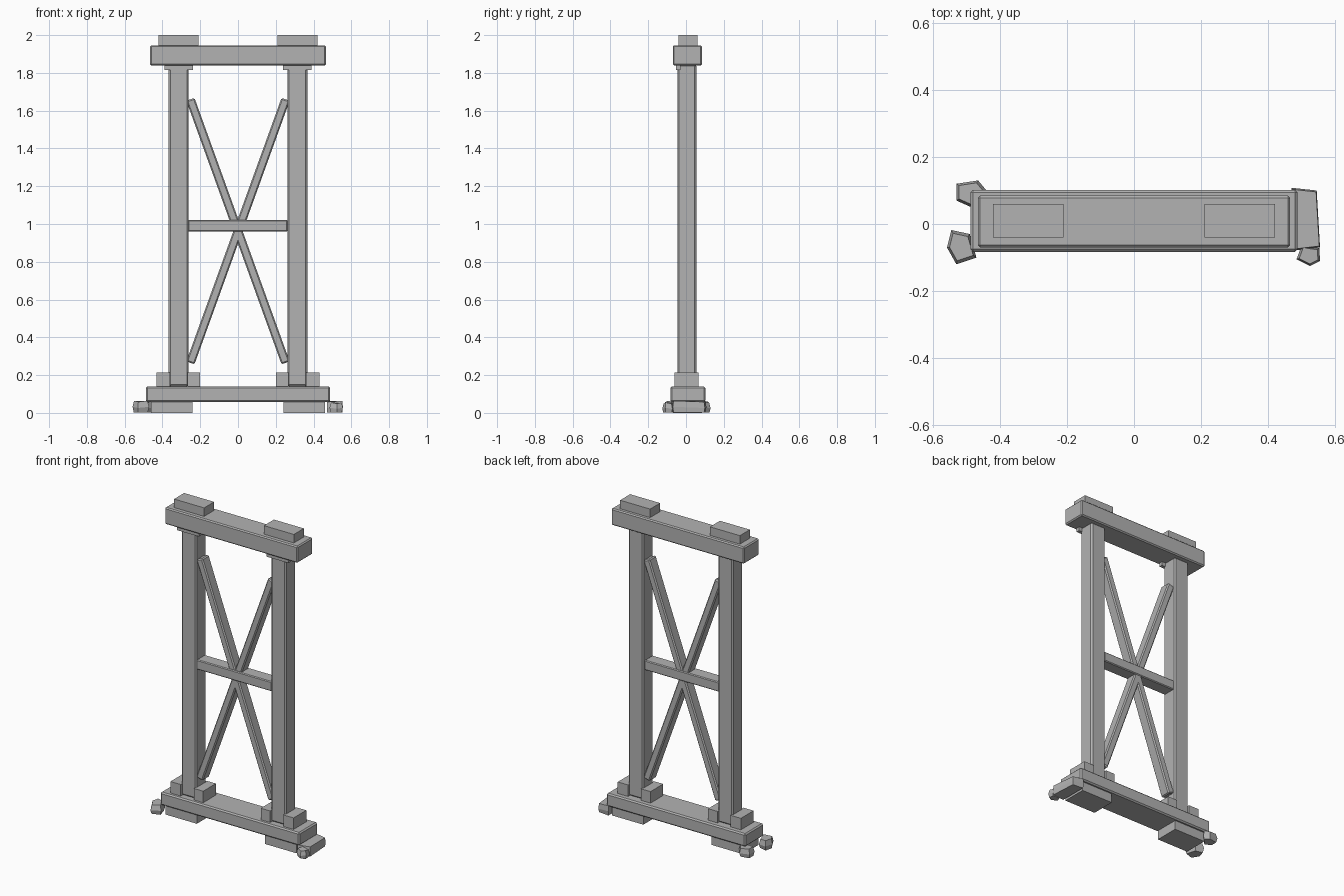
import bpy, bmesh
from mathutils import Vector

default = bpy.data.objects.get("Cube")
if default:
    bpy.data.objects.remove(default)

# Single stone-grey material
grey = bpy.data.materials.new("plain_grey")
grey.use_nodes = True
colour = (0.45, 0.45, 0.45, 1)
grey.diffuse_color = colour
grey.node_tree.nodes["Principled BSDF"].inputs["Base Color"].default_value = colour


def finish(name, bm):
    bmesh.ops.recalc_face_normals(bm, faces=bm.faces)
    mesh = bpy.data.meshes.new(name)
    bm.to_mesh(mesh)
    bm.free()
    mesh.materials.append(grey)
    obj = bpy.data.objects.new(name, mesh)
    bpy.context.collection.objects.link(obj)
    return obj


def box(name, x, y, z, bevel=0):
    """Box from (min, max) ranges, with an optional chamfer."""
    bm = bmesh.new()
    bmesh.ops.create_cube(bm, size=1)
    for v in bm.verts:
        v.co = Vector([r[0] if c < 0 else r[1] for c, r in zip(v.co, (x, y, z))])
    obj = finish(name, bm)
    if bevel:
        mod = obj.modifiers.new("chamfer", 'BEVEL')
        mod.width = bevel
        mod.segments = 1
    return obj


def brace(name, start, end, width, y):
    """Chamfered bar running between two points in the xz plane."""
    a, b = Vector((start[0], 0, start[1])), Vector((end[0], 0, end[1]))
    half = (b - a).length / 2
    obj = box(name, (-width / 2, width / 2), y, (-half, half), 0.007)
    obj.location = (a + b) / 2
    obj.rotation_euler = (b - a).to_track_quat('Z', 'Y').to_euler()
    obj.rotation_euler = (0, Vector((0, 0, 1)).angle(b - a) * (1 if b.x > a.x else -1), 0)


def rock(name, outline, height, low=0.85, high=0.8):
    """Faceted chunk: an outline narrowed towards the ground and the top."""
    bm = bmesh.new()
    centre = sum((Vector(p) for p in outline), Vector((0, 0))) / len(outline)
    rings = []
    for scale, z in ((low, 0.003), (1, height * 0.5), (high, height)):
        ring = []
        for i, p in enumerate(outline):
            q = centre + (Vector(p) - centre) * scale
            tilt = 0.006 * (i % 2) if z > 0.01 else 0
            ring.append(bm.verts.new((q.x, q.y, z - tilt)))
        rings.append(ring)
    n = len(outline)
    for lower, upper in zip(rings, rings[1:]):
        for i in range(n):
            j = (i + 1) % n
            bm.faces.new((lower[i], lower[j], upper[j], upper[i]))
    bm.faces.new(rings[0][::-1])
    bm.faces.new(rings[-1])
    finish(name, bm)


# Horizontal beams
box("base_beam", (-0.488, 0.488), (-0.083, 0.102), (0.058, 0.14), 0.008)
box("top_beam", (-0.466, 0.466), (-0.07, 0.085), (1.84, 1.946), 0.007)
box("middle_rail", (-0.265, 0.262), (-0.038, 0.045), (0.96, 1.022), 0.005)

# Parts repeated on both sides
for side, s in (("right", -1), ("left", 1)):
    def span(a, b):
        return tuple(sorted((s * a, s * b)))
    box(side + "_post", span(0.262, 0.367), (-0.045, 0.055), (0.14, 1.845), 0.009)
    box(side + "_top_block", span(0.21, 0.42), (-0.04, 0.06), (1.94, 2.0))
    box(side + "_cap_plate", span(0.237, 0.39), (-0.052, -0.03), (1.815, 1.842))
    box(side + "_inner_shoe", span(0.202, 0.268), (-0.06, 0.067), (0.135, 0.213))
    box(side + "_outer_shoe", span(0.36, 0.432), (-0.06, 0.067), (0.135, 0.213))
    box(side + "_foot", span(0.24, 0.46), (-0.07, 0.085), (0, 0.06))
    brace(side + "_brace", (-s * 0.252, 0.265), (s * 0.252, 1.66), 0.046, (-0.03, 0.04))

# Loose rocks around the feet
rock("right_back_rock", [(-0.53, 0.12), (-0.465, 0.13), (-0.44, 0.1),
                         (-0.485, 0.05), (-0.53, 0.07)], 0.06)
rock("right_front_rock", [(-0.545, -0.018), (-0.49, -0.03), (-0.47, -0.1),
                          (-0.53, -0.12), (-0.558, -0.07)], 0.064)
rock("left_slab", [(0.47, 0.108), (0.545, 0.1), (0.555, -0.07),
                   (0.47, -0.08)], 0.064, 0.95, 0.95)
rock("left_front_rock", [(0.485, -0.105), (0.525, -0.125), (0.555, -0.11),
                         (0.553, -0.072), (0.5, -0.065)], 0.055)
